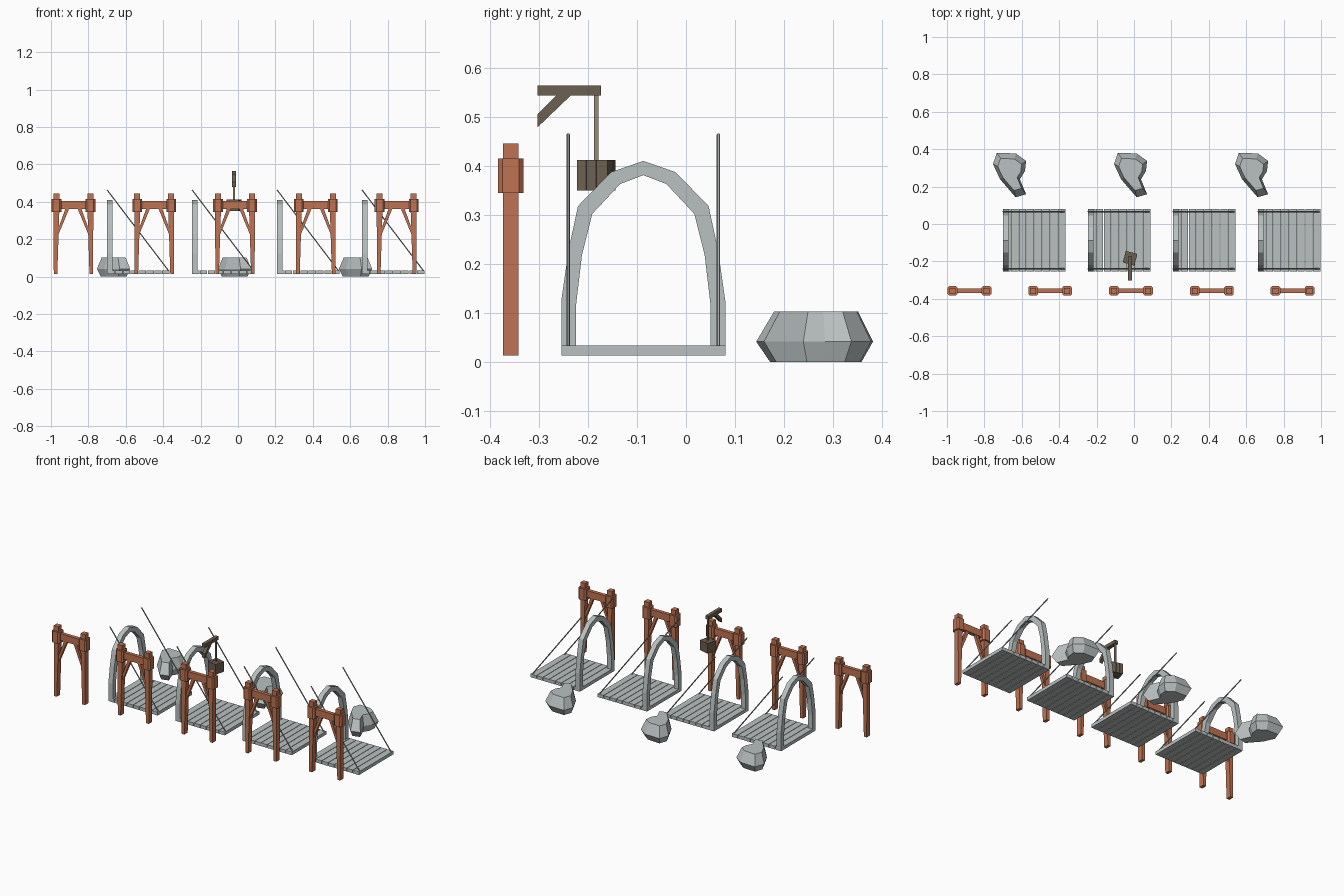
import bpy, bmesh, math
from mathutils import Vector, Matrix

cube = bpy.data.objects.get("Cube")
if cube:
    bpy.data.objects.remove(cube, do_unlink=True)


def material(name, rgb):
    m = bpy.data.materials.new(name)
    m.use_nodes = True
    m.diffuse_color = (*rgb, 1)
    m.node_tree.nodes["Principled BSDF"].inputs["Base Color"].default_value = (*rgb, 1)
    return m


STONE = material("pale grey", (0.49, 0.53, 0.53))
CHAIN = material("chain grey", (0.36, 0.38, 0.38))
RED = material("red wood", (0.52, 0.17, 0.085))
DARK = material("dark wood", (0.15, 0.115, 0.08))
TAN = material("light brown", (0.32, 0.25, 0.19))


def loft(name, rings, mat):
    """Skin a stack of matching rings and cap both ends."""
    bm = bmesh.new()
    loops = [[bm.verts.new(p) for p in ring] for ring in rings]
    n = len(loops[0])
    for a, b in zip(loops, loops[1:]):
        for i in range(n):
            j = (i + 1) % n
            bm.faces.new((a[i], a[j], b[j], b[i]))
    bm.faces.new(loops[0][::-1])
    bm.faces.new(loops[-1])
    bmesh.ops.recalc_face_normals(bm, faces=bm.faces)
    mesh = bpy.data.meshes.new(name)
    bm.to_mesh(mesh)
    bm.free()
    mesh.materials.append(mat)
    obj = bpy.data.objects.new(name, mesh)
    bpy.context.collection.objects.link(obj)
    return obj


def box(name, lo, hi, mat):
    (x0, y0, z0), (x1, y1, z1) = lo, hi
    return loft(name, [[(x0, y0, z), (x1, y0, z), (x1, y1, z), (x0, y1, z)]
                       for z in (z0, z1)], mat)


def front_slab(name, pts, y0, y1, mat):
    return loft(name, [[(x, y, z) for x, z in pts] for y in (y0, y1)], mat)


def side_slab(name, pts, x0, x1, mat):
    return loft(name, [[(x, y, z) for y, z in pts] for x in (x0, x1)], mat)


# Timber gates
GATE_Y = -0.357


def gate(cx):
    for side, s in (("right", -1), ("left", 1)):
        front_slab(f"gate_post_{side}",
                   [(cx + s * x, z) for x, z in
                    ((0.105, 0.014), (0.086, 0.014), (0.075, 0.36), (0.075, 0.445), (0.107, 0.445))],
                   GATE_Y - 0.016, GATE_Y + 0.016, RED)
        # Chamfered collar around the post
        r, c = 0.026, 0.017
        outline = [(r, c), (c, r), (-c, r), (-r, c), (-r, -c), (-c, -r), (c, -r), (r, -c)]
        loft(f"gate_collar_{side}",
             [[(cx + s * 0.091 + x, GATE_Y + y, z) for x, y in outline] for z in (0.345, 0.415)], RED)
        front_slab(f"gate_brace_{side}",
                   [(cx + s * x, z) for x, z in
                    ((0.08, 0.225), (0.08, 0.26), (0.042, 0.365), (0.022, 0.365))],
                   GATE_Y - 0.009, GATE_Y + 0.009, RED)
    box("gate_beam", (cx - 0.08, GATE_Y - 0.011, 0.362), (cx + 0.08, GATE_Y + 0.011, 0.404), RED)


for i in range(5):
    gate(-0.88 + 0.432 * i)

# Drawbridges: planked deck, pointed arch and two slanting chains
ARCH_Y = -0.087
OUTER = [(0.167, 0.034), (0.167, 0.125), (0.152, 0.23), (0.133, 0.318), (0.066, 0.387)]
INNER = [(0.137, 0.034), (0.137, 0.116), (0.125, 0.218), (0.104, 0.302), (0.047, 0.363)]


def half_mirror(half, apex):
    right = [(ARCH_Y + y, z) for y, z in half]
    left = [(ARCH_Y - y, z) for y, z in reversed(half)]
    return right + [(ARCH_Y, apex)] + left


def arch(x0):
    outer, inner = half_mirror(OUTER, 0.41), half_mirror(INNER, 0.381)
    side_slab("bridge_arch", outer + inner[::-1], x0, x0 + 0.03, STONE)


def chain(a, b, r):
    a, b = Vector(a), Vector(b)
    u = Vector((0, 1, 0))
    v = (b - a).normalized().cross(u)
    ring = [(u * math.cos(t) + v * math.sin(t)) * r for t in (math.tau * k / 6 for k in range(6))]
    loft("bridge_chain", [[p + o for o in ring] for p in (a, b)], CHAIN)


def bridge(x0):
    count, length = 8, 0.337
    pitch = length / count
    for k in range(count):
        x = x0 + k * pitch
        box("deck_plank", (x, -0.254, 0.014), (x + pitch - 0.003, 0.08, 0.034), STONE)
    arch(x0)
    for y in (-0.24, 0.066):
        chain((x0, y, 0.464), (x0 + 0.33, y, 0.03), 0.0035)


for i in range(4):
    bridge(-0.70 + 0.4543 * i)

# Boulders: a faceted shape with a wide waist
WAIST = [(-0.091, 0.048), (-0.07, 0.108), (0.032, 0.104), (0.086, 0.064), (0.08, 0.01),
         (0.053, -0.034), (0.086, -0.114), (0.03, -0.13), (-0.053, -0.034)]


def boulder(cx, cy):
    loft("boulder", [[(cx + x * s, cy + y * s, z) for x, y in WAIST]
                     for s, z in ((0.78, 0), (1, 0.042), (0.72, 0.103))], STONE)


for i in range(3):
    boulder(-0.663 + 0.647 * i, 0.273)

# Hoist arm with a hanging crate
HX, HY = -0.021, -0.183
box("hoist_arm", (HX - 0.011, -0.303, 0.543), (HX + 0.011, -0.173, 0.564), DARK)
side_slab("hoist_brace", [(-0.303, 0.478), (-0.303, 0.505), (-0.262, 0.545), (-0.233, 0.545)],
          HX - 0.01, HX + 0.01, DARK)
box("hoist_rope", (HX - 0.0045, HY - 0.0045, 0.40), (HX + 0.0045, HY + 0.0045, 0.545), TAN)

turn = Matrix.Translation((HX, HY, 0)) @ Matrix.Rotation(math.radians(-15), 4, "Z")
h = 0.032
crate = [box("crate_body", (-h + 0.002, -h + 0.002, 0.352), (h - 0.002, h - 0.002, 0.41), DARK)]
for k in range(3):
    a = -h + k * 2 * h / 3
    b = a + 2 * h / 3 - 0.002
    crate.append(box("crate_slat_front_back", (a, -h, 0.35), (b, h, 0.412), DARK))
    crate.append(box("crate_slat_sides", (-h, a, 0.35), (h, b, 0.4115), DARK))
for part in crate:
    part.matrix_world = turn
